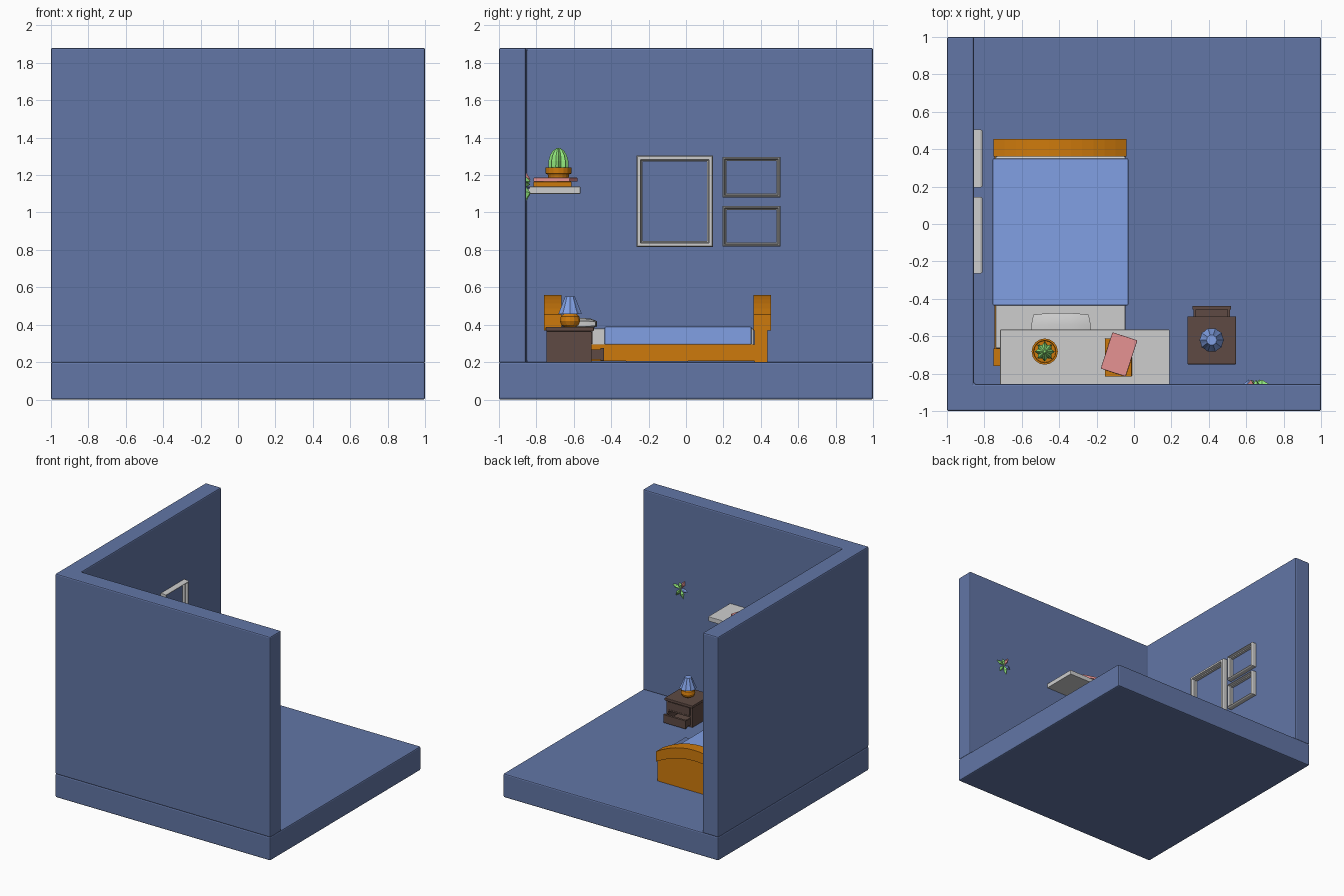
import bpy, bmesh, math
from mathutils import Vector, Matrix

if "Cube" in bpy.data.objects:
    bpy.data.objects.remove(bpy.data.objects["Cube"])


def material(name, r, g, b):
    m = bpy.data.materials.new(name)
    lin = [((c / 255 + 0.055) / 1.055) ** 2.4 for c in (r, g, b)]
    m.diffuse_color = (*lin, 1)
    m.use_nodes = True
    m.node_tree.nodes["Principled BSDF"].inputs["Base Color"].default_value = m.diffuse_color
    return m


WALL = material("wall blue", 98, 118, 166)
BLUE = material("light blue", 129, 160, 228)
ORANGE = material("orange wood", 206, 122, 12)
WHITE = material("white", 206, 206, 206)
BROWN = material("dark brown", 94, 74, 67)
GREEN = material("green", 146, 232, 125)
PINK = material("pink", 230, 146, 146)


def finish(name, bm, mat, bevel=0, smooth=False):
    bmesh.ops.recalc_face_normals(bm, faces=bm.faces)
    me = bpy.data.meshes.new(name)
    bm.to_mesh(me)
    bm.free()
    me.materials.append(mat)
    ob = bpy.data.objects.new(name, me)
    bpy.context.collection.objects.link(ob)
    if bevel:
        mod = ob.modifiers.new("bevel", 'BEVEL')
        mod.width, mod.segments = bevel, 2
        mod.limit_method = 'ANGLE'
    if smooth:
        bpy.context.view_layer.objects.active = ob
        ob.select_set(True)
        bpy.ops.object.shade_smooth_by_angle(angle=math.radians(40))
        ob.select_set(False)
    return ob


def box(name, x, y, z, mat, bevel=0, rot=0):
    bm = bmesh.new()
    size = (x[1] - x[0], y[1] - y[0], z[1] - z[0])
    mid = Vector((sum(x) / 2, sum(y) / 2, sum(z) / 2))
    bmesh.ops.create_cube(bm, size=1, matrix=Matrix.Translation(mid) @
                          Matrix.Rotation(rot, 4, 'Z') @ Matrix.Diagonal((*size, 1)))
    return finish(name, bm, mat, bevel)


def prism(name, pts, offset, mat, bevel=0):
    """Extrude a closed 3D outline along an offset."""
    bm = bmesh.new()
    f = bm.faces.new([bm.verts.new(p) for p in pts])
    new = bmesh.ops.extrude_face_region(bm, geom=[f])['geom']
    bmesh.ops.translate(bm, vec=offset, verts=[v for v in new if isinstance(v, bmesh.types.BMVert)])
    return finish(name, bm, mat, bevel)


def loft(bm, rings, cap=True, loop=False):
    vs = [[bm.verts.new(p) for p in r] for r in rings]
    pairs = list(zip(vs, vs[1:])) + ([(vs[-1], vs[0])] if loop else [])
    for a, b in pairs:
        for i in range(len(a)):
            j = (i + 1) % len(a)
            bm.faces.new((a[i], a[j], b[j], b[i]))
    if cap:
        bm.faces.new(vs[0])
        bm.faces.new(vs[-1])


def lathe(name, c, profile, n, mat, flute=0, cap=True, smooth=False):
    """Spin (radius, z) points; flute pulls every other side inwards."""
    bm = bmesh.new()
    rings = []
    for r, z in profile:
        rings.append([(c[0] + r * (1 - flute * (i % 2)) * math.cos(2 * math.pi * i / n),
                       c[1] + r * (1 - flute * (i % 2)) * math.sin(2 * math.pi * i / n), z)
                      for i in range(n)])
    loft(bm, rings, cap)
    return finish(name, bm, mat, 0, smooth)


# Room shell: floor slab and L-shaped walls
box("floor", (-1, 1), (-1, 1), (0, 0.2), WALL, 0.01)
prism("walls", [(x, y, 0.195) for x, y in ((-1, -1), (1, -1), (1, -0.855), (-0.855, -0.855),
                                          (-0.855, 1), (-1, 1))], (0, 0, 1.685), WALL, 0.01)
box("rug", (0.01, 0.23), (-0.32, 0.01), (0.2, 0.206), WALL)


# Bed: arched end boards, rails, bedding
def arch(z0, h, n=12):
    return [(-0.395 + 0.355 * t, z0 + h * (1 - t * t)) for t in (2 * i / n - 1 for i in range(n + 1))]


for name, y0, y1, b0, b1 in (("headboard", -0.76, -0.665, -0.745, -0.67),
                             ("footboard", 0.36, 0.455, 0.365, 0.435)):
    lower, upper = arch(0.37, 0.1), arch(0.455, 0.105)
    prism(name + "_cap", [(x, y0, z) for x, z in lower + upper[::-1]], (0, y1 - y0, 0), ORANGE)
    panel = [(-0.04, 0.2), (-0.75, 0.2)] + lower
    prism(name, [(x, b0, z) for x, z in panel], (0, b1 - b0, 0), ORANGE)
box("bed_frame", (-0.745, -0.045), (-0.67, 0.37), (0.205, 0.295), ORANGE)
box("mattress", (-0.74, -0.045), (-0.665, 0.362), (0.29, 0.38), WHITE, 0.008)
box("blanket", (-0.755, -0.03), (-0.435, 0.35), (0.293, 0.39), BLUE, 0.006)

# Pillow: a grid puffed up in the middle with pinched corners
bm = bmesh.new()
bmesh.ops.create_cube(bm, size=2)
bmesh.ops.subdivide_edges(bm, edges=bm.edges[:], cuts=5, use_grid_fill=True)
for v in bm.verts:
    u, w, h = v.co
    puff = (1 - 0.75 * u ** 4) * (1 - 0.75 * w ** 4)
    v.co = (-0.39 + 0.16 * u * (1 - 0.08 * w * w), -0.57 + 0.095 * w * (1 - 0.1 * u * u),
            0.405 + 0.03 * h * (0.3 + 0.7 * puff))
finish("pillow", bm, WHITE, 0, True)

# Nightstand with one closed and one open drawer
NX, NY = (0.293, 0.537), (-0.745, -0.505)
box("nightstand_top", (0.285, 0.545), (-0.75, -0.493), (0.365, 0.388), BROWN, 0.004)
for i, x in enumerate((NX[0], NX[1] - 0.02)):
    box(f"nightstand_side_{i}", (x, x + 0.02), NY, (0.2, 0.366), BROWN)
box("nightstand_back", NX, (NY[0], NY[0] + 0.02), (0.2, 0.366), BROWN)
box("nightstand_base", NX, NY, (0.2, 0.212), BROWN)
box("nightstand_divider", NX, NY, (0.28, 0.292), BROWN)
box("closed_drawer", (0.318, 0.512), (-0.72, -0.5), (0.296, 0.36), BROWN)
box("open_drawer_bottom", (0.318, 0.512), (-0.68, -0.45), (0.213, 0.223), BROWN)
for i, x in enumerate((0.318, 0.5)):
    box(f"open_drawer_side_{i}", (x, x + 0.012), (-0.68, -0.45), (0.213, 0.268), BROWN)
box("open_drawer_front", (0.313, 0.518), (-0.457, -0.438), (0.208, 0.276), BROWN)

# Table lamp
L = (0.415, -0.62)
lathe("lamp_base", L, [(0.03, 0.387), (0.047, 0.398), (0.056, 0.42), (0.05, 0.445),
                       (0.03, 0.462), (0.01, 0.47), (0.01, 0.5)], 14, ORANGE)
lathe("lamp_shade", L, [(0.066, 0.458), (0.05, 0.495), (0.036, 0.53), (0.028, 0.55)],
      20, BLUE, 0.08)

# Wall shelf, books and cactus
box("shelf", (-0.715, 0.19), (-0.86, -0.565), (1.1, 1.138), WHITE, 0.003)
box("lower_book", (-0.155, -0.012), (-0.815, -0.612), (1.138, 1.165), ORANGE, 0.003)
box("upper_book", (-0.15, -0.01), (-0.799, -0.595), (1.165, 1.186), PINK, 0.003,
    math.radians(-18))
P = (-0.477, -0.682)
lathe("cactus_pot", P, [(0.045, 1.138), (0.058, 1.205), (0.07, 1.208), (0.07, 1.24),
                        (0.06, 1.24), (0.058, 1.228)], 16, ORANGE)
lathe("cactus", P, [(0.046, 1.215), (0.054, 1.245), (0.053, 1.275), (0.045, 1.305),
                    (0.03, 1.33), (0.008, 1.345)], 16, GREEN, 0.3)


# Picture frames: rectangular rings lofted through a moulded profile
def frame(name, y, z, w):
    bm = bmesh.new()
    rings = []
    for s, d in ((0, -0.005), (0, 0.036), (0.006, 0.045), (w - 0.005, 0.045),
                 (w, 0.025), (w + 0.007, 0.022), (w + 0.007, -0.005)):
        rings.append([(-0.855 + d, a, b) for a, b in (
            (y[0] + s, z[0] + s), (y[1] - s, z[0] + s), (y[1] - s, z[1] - s), (y[0] + s, z[1] - s))])
    loft(bm, rings, False, True)
    finish(name, bm, WHITE)


frame("large_frame", (-0.265, 0.145), (0.815, 1.305), 0.026)
frame("upper_frame", (0.195, 0.505), (1.08, 1.297), 0.015)
frame("lower_frame", (0.195, 0.505), (0.818, 1.035), 0.015)

# Wall ornament: a spray of folded leaves
for i, (deg, length, mat) in enumerate(((15, 0.08, GREEN), (-55, 0.085, GREEN), (75, 0.055, GREEN),
                                        (-105, 0.085, GREEN), (118, 0.085, PINK), (195, 0.065, BLUE))):
    a = math.radians(deg)
    d, s = Vector((math.cos(a), 0, math.sin(a))), Vector((-math.sin(a), 0, math.cos(a)))
    c = Vector((0.645, -0.856, 1.14))
    bm = bmesh.new()
    ring = [bm.verts.new(p) for p in (c, c + d * length * 0.55 + s * 0.016, c + d * length,
                                      c + d * length * 0.55 - s * 0.016)]
    ridge = bm.verts.new(c + d * length * 0.5 + Vector((0, 0.024, 0)))
    for k in range(4):
        bm.faces.new((ring[k], ring[(k + 1) % 4], ridge))
    bm.faces.new(ring)
    finish(f"leaf_{i}", bm, mat)
